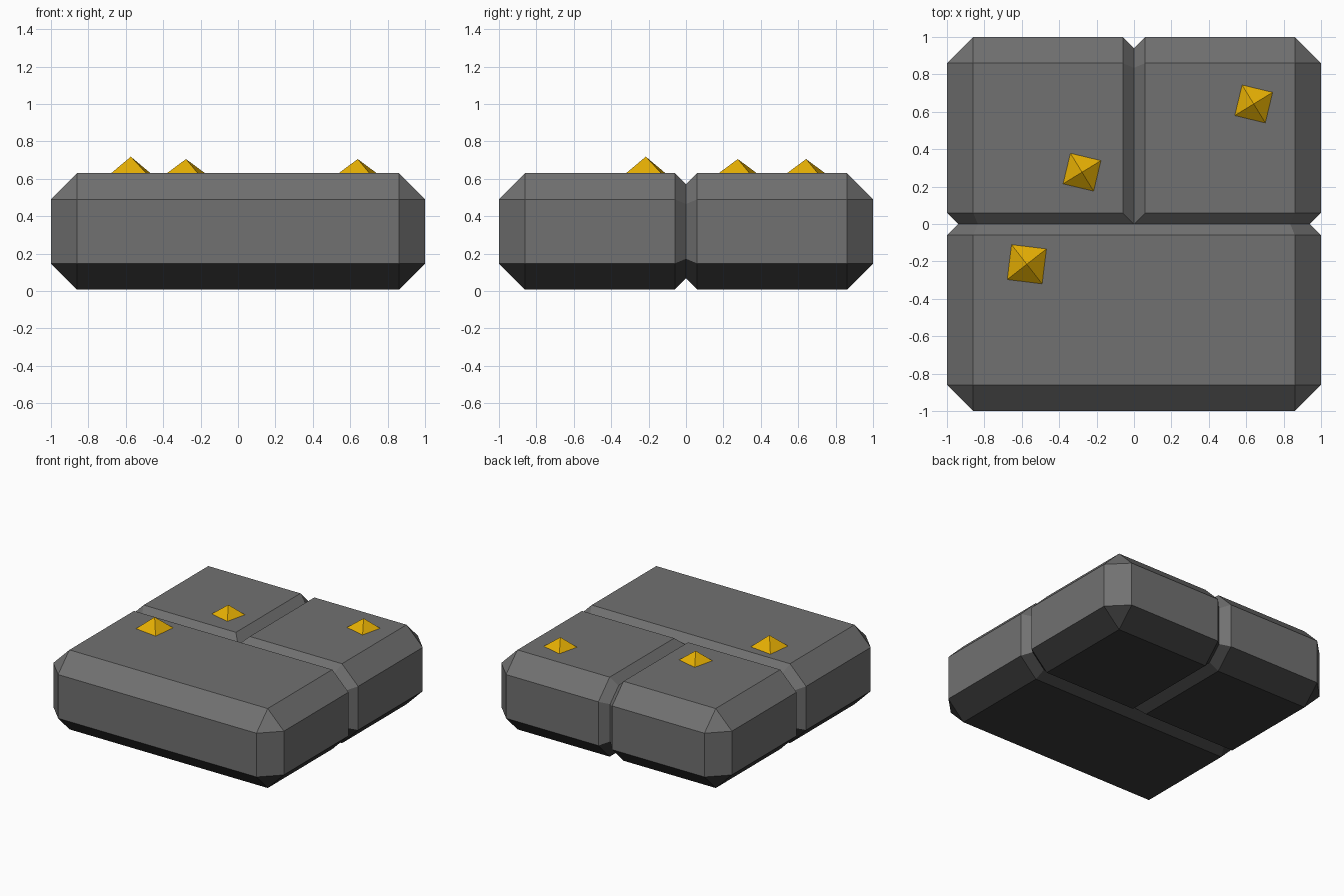
import bpy, bmesh, math
from itertools import product, combinations
from mathutils import Vector, Matrix

if "Cube" in bpy.data.objects:
    bpy.data.objects.remove(bpy.data.objects["Cube"])

BOTTOM, TOP = 0.007, 0.63
HALF = Vector((1.0, 1.0, (TOP - BOTTOM) / 2))
CHAMFER, GROOVE = 0.14, 0.06


def material(name, color):
    m = bpy.data.materials.new(name)
    m.diffuse_color = (*color, 1)
    m.use_nodes = True
    m.node_tree.nodes["Principled BSDF"].inputs["Base Color"].default_value = m.diffuse_color
    return m


grey = material("stone grey", (0.165, 0.165, 0.165))
dark = material("dark underside", (0.042, 0.042, 0.042))
gold = material("gold", (0.80, 0.435, 0.001))


def add_object(name, bm, *mats):
    me = bpy.data.meshes.new(name)
    bm.to_mesh(me)
    bm.free()
    for m in mats:
        me.materials.append(m)
    ob = bpy.data.objects.new(name, me)
    bpy.context.collection.objects.link(ob)
    return ob


# Planes of the whole chamfered slab: faces, edges and corners
slab = []
for s in product((-1, 0, 1), repeat=3):
    n = Vector(s)
    k = sum(map(abs, s))
    if k:
        d = sum(abs(a) * h for a, h in zip(s, HALF)) - CHAMFER * (k - 1)
        slab.append((n / n.length, d / n.length))


def block(name, cuts):
    """Part of the slab on one side of the cuts, with bevelled cut edges."""
    planes = list(slab)
    for c in map(Vector, cuts):
        planes.append((c, 0.0))
        for m, d in slab:
            if abs(m.dot(c)) < 1e-6:
                planes.append(((m + c) / math.sqrt(2), (d - GROOVE) / math.sqrt(2)))
    points = set()
    for (a, da), (b, db), (c, dc) in combinations(planes, 3):
        det = a.dot(b.cross(c))
        if abs(det) < 1e-3:
            continue
        p = (b.cross(c) * da + c.cross(a) * db + a.cross(b) * dc) / det
        if all(n.dot(p) <= d + 1e-4 for n, d in planes):
            points.add(tuple(round(v, 4) + 0.0 for v in p))
    bm = bmesh.new()
    for p in sorted(points):
        bm.verts.new(p)
    bmesh.ops.remove_doubles(bm, verts=bm.verts[:], dist=0.001)
    bmesh.ops.convex_hull(bm, input=bm.verts[:])
    loose = [v for v in bm.verts if not v.link_faces]
    bmesh.ops.delete(bm, geom=loose, context='VERTS')
    bmesh.ops.dissolve_limit(bm, angle_limit=0.03, verts=bm.verts[:], edges=bm.edges[:])
    bmesh.ops.recalc_face_normals(bm, faces=bm.faces[:])
    bmesh.ops.translate(bm, verts=bm.verts[:], vec=(0, 0, (TOP + BOTTOM) / 2))
    # Faces that point down are dark
    for f in bm.faces:
        f.normal_update()
        f.material_index = 1 if f.normal.z < -0.1 else 0
    return add_object(name, bm, grey, dark)


# Three stone blocks
block("front_block", [(0, 1, 0)])
block("back_left_block", [(0, -1, 0), (1, 0, 0)])
block("back_right_block", [(0, -1, 0), (-1, 0, 0)])


# Gold studs: four-sided pyramids on top
def stud(name, x, y, side, height, turn):
    bm = bmesh.new()
    bmesh.ops.create_cone(
        bm, cap_ends=True, segments=4, radius1=side / math.sqrt(2), radius2=0, depth=height,
        matrix=Matrix.Translation((x, y, TOP + height / 2))
        @ Matrix.Rotation(math.radians(45 + turn), 4, 'Z'))
    bmesh.ops.remove_doubles(bm, verts=bm.verts[:], dist=1e-4)
    add_object(name, bm, gold)


stud("front_stud", -0.573, -0.215, 0.188, 0.088, -7)
stud("back_left_stud", -0.278, 0.277, 0.168, 0.075, -13.5)
stud("back_right_stud", 0.64, 0.642, 0.168, 0.075, -13.5)
